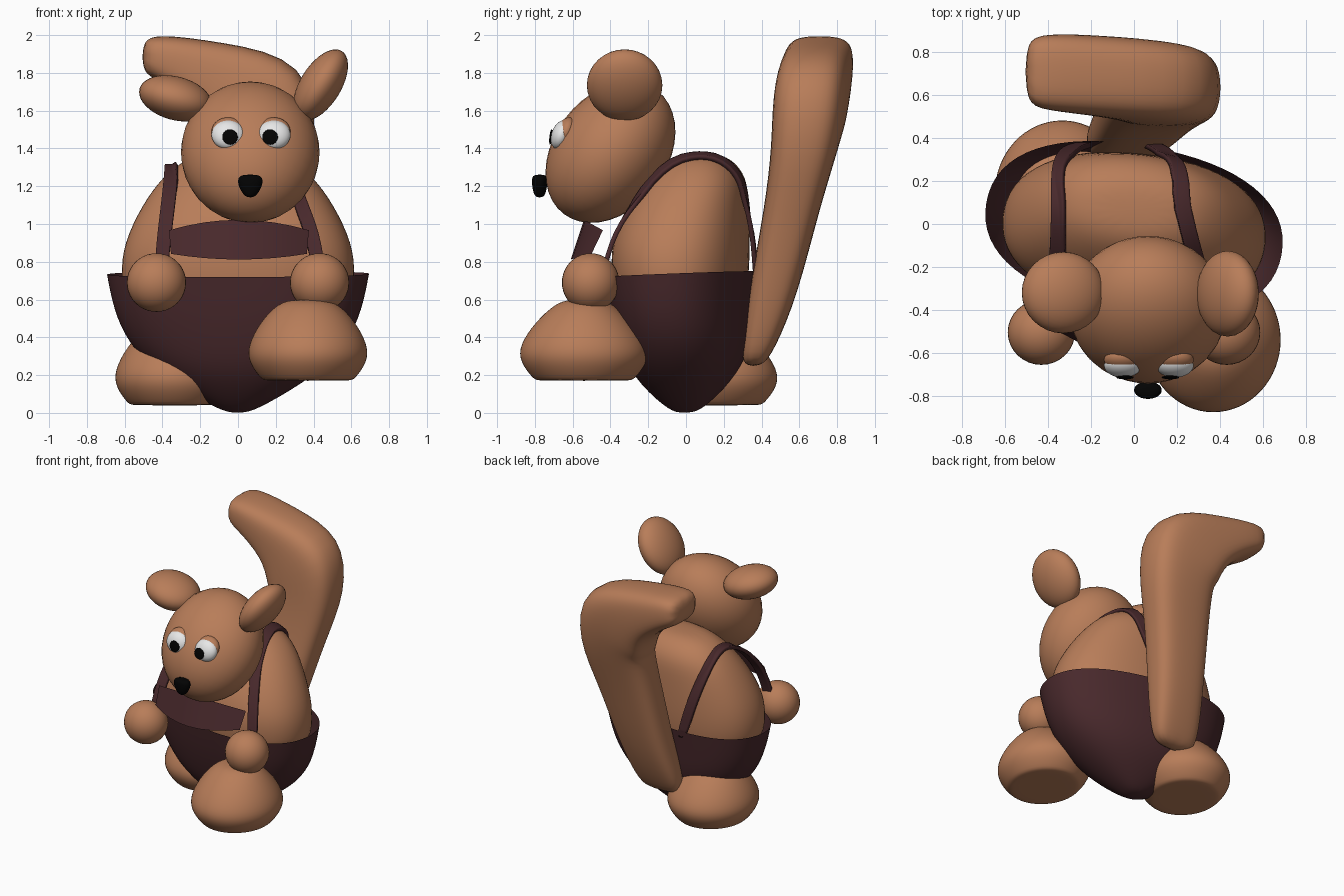
import bpy, bmesh
from math import sin, cos, pi, radians, copysign
from mathutils import Vector, Matrix

cube = bpy.data.objects.get("Cube")
if cube:
    bpy.data.objects.remove(cube)


def material(name, rgb):
    m = bpy.data.materials.new(name)
    m.use_nodes = True
    m.diffuse_color = (*rgb, 1)
    bsdf = m.node_tree.nodes["Principled BSDF"]
    bsdf.inputs["Base Color"].default_value = (*rgb, 1)
    bsdf.inputs["Roughness"].default_value = 0.8
    return m


fur = material("brown fur", (0.48, 0.205, 0.1))
cloth = material("dark maroon cloth", (0.066, 0.022, 0.025))
white = material("eye white", (0.8, 0.8, 0.8))
black = material("black", (0.001, 0.001, 0.001))


def finish(name, bm, mat, levels=0):
    bmesh.ops.recalc_face_normals(bm, faces=bm.faces)
    mesh = bpy.data.meshes.new(name)
    bm.to_mesh(mesh)
    bm.free()
    mesh.materials.append(mat)
    for p in mesh.polygons:
        p.use_smooth = True
    ob = bpy.data.objects.new(name, mesh)
    bpy.context.collection.objects.link(ob)
    if levels:
        ob.modifiers.new("Subdivision", "SUBSURF").levels = levels
        ob.modifiers[-1].render_levels = levels
    return ob


def ball(name, mat, centre, size, axis="X", tilt=0):
    bm = bmesh.new()
    bmesh.ops.create_uvsphere(bm, u_segments=32, v_segments=20, radius=1)
    turn = Matrix.Rotation(radians(tilt), 4, axis)
    bm.transform(Matrix.Translation(centre) @ turn @ Matrix.Diagonal((*size, 1)))
    return finish(name, bm, mat)


def skin(name, mat, rings, closed=True, cap_start=True, cap_end=True, levels=2):
    """Join successive point rows with quads."""
    bm = bmesh.new()
    rows = [[bm.verts.new(p) for p in ring] for ring in rings]
    count = len(rows[0])
    for a, b in zip(rows, rows[1:]):
        for i in range(count if closed else count - 1):
            j = (i + 1) % count
            bm.faces.new((a[i], a[j], b[j], b[i]))
    if cap_start:
        bm.faces.new(rows[0])
    if cap_end:
        bm.faces.new(rows[-1])
    return finish(name, bm, mat, levels)


def section(centre, u, v, power=2.0, count=16):
    """Rounded cross-section spanned by the half-axes u and v."""
    pts = []
    for i in range(count):
        t = 2 * pi * (i + 0.5) / count
        c, s = (copysign(abs(f) ** (2 / power), f) for f in (cos(t), sin(t)))
        pts.append(Vector(centre) + Vector(u) * c + Vector(v) * s)
    return pts


def stack(rings, x=0, y=0, z=0, power=2.0, turn=0, slope=0):
    """Rings given as height, depth offset, half-width, half-depth."""
    c, s = cos(radians(turn)), sin(radians(turn))
    return [section((x, y + dy, z + h), (rx * c, rx * s, 0),
                    (-ry * s, ry * c, ry * slope), power)
            for h, dy, rx, ry in rings]


# Torso and trousers, both twisted a little
body = skin("torso", fur, stack([
    (0.5, -0.03, 0.59, 0.33), (0.72, -0.03, 0.64, 0.365), (0.9, -0.03, 0.62, 0.37),
    (1.1, 0.01, 0.52, 0.325), (1.25, 0.06, 0.41, 0.265),
    (1.35, 0.07, 0.28, 0.17), (1.375, 0.07, 0.12, 0.07)], power=2.3, turn=-6))

skin("trousers", cloth, stack([
    (0.0, 0, 0.04, 0.04), (0.03, 0, 0.13, 0.11), (0.2, 0, 0.43, 0.28),
    (0.37, 0, 0.6, 0.34), (0.55, -0.015, 0.68, 0.37),
    (0.735, -0.02, 0.715, 0.395)], power=2.3, turn=-10, slope=0.04), cap_end=False)

# Head, ears, nose
ball("head", fur, (0.065, -0.4, 1.38), (0.367, 0.3, 0.41), "X", -37)
ball("right_ear", fur, (-0.33, -0.32, 1.665), (0.198, 0.19, 0.115), "Y", 15)
ball("left_ear", fur, (0.437, -0.325, 1.735), (0.213, 0.2, 0.108), "Y", -58)
skin("nose", black, stack([
    (1.14, 0, 0.02, 0.02), (1.165, 0, 0.045, 0.034), (1.21, 0, 0.068, 0.042),
    (1.245, 0, 0.066, 0.042), (1.262, 0, 0.045, 0.03)], x=0.065, y=-0.775))

# Eyes with pupils and upper lids
lean = Matrix.Rotation(radians(-20), 3, "X")
for side, x, shift in (("right", -0.052, 0.01), ("left", 0.19, -0.02)):
    centre = Vector((x, -0.66, 1.472))
    ball(side + "_eye", white, centre, (0.088, 0.052, 0.08), "X", -20)
    ball(side + "_pupil", black, centre + lean @ Vector((shift, -0.048, -0.03)),
         (0.041, 0.008, 0.041), "X", -6)
    ball(side + "_eyelid", fur, centre + Vector((0, 0.026, 0.017)),
         (0.088, 0.051, 0.078), "X", -20)

# Hands and feet
for side, x in (("right", -0.432), ("left", 0.432)):
    ball(side + "_hand", fur, (x, -0.505, 0.69), (0.157, 0.152, 0.155))

foot = [(0, 0, 0.23, 0.25), (0.004, 0, 0.25, 0.27), (0.1, 0, 0.325, 0.35),
        (0.19, 0, 0.325, 0.35), (0.31, 0, 0.26, 0.265), (0.415, 0, 0.16, 0.15),
        (0.43, 0, 0.07, 0.07)]
for side, x, y, z in (("right", -0.335, 0.145, 0.04), ("left", 0.37, -0.54, 0.17)):
    skin(side + "_foot", fur, stack(foot, x, y, z))

# Tail: rises behind the body, then bends over to the right with a broad web
tail = []
for x, y, z, turn, w, d in [
        (-0.06, 0.355, 0.245, 0, 0.135, 0.05), (-0.05, 0.38, 0.33, 0, 0.19, 0.09),
        (0.01, 0.46, 0.62, 0, 0.205, 0.135), (0.085, 0.565, 1.1, 0, 0.24, 0.15),
        (0.155, 0.635, 1.42, 3, 0.28, 0.185), (0.12, 0.655, 1.64, 42, 0.36, 0.205),
        (-0.14, 0.69, 1.78, 78, 0.195, 0.195), (-0.42, 0.71, 1.885, 90, 0.125, 0.185),
        (-0.51, 0.71, 1.885, 90, 0.09, 0.15)]:
    a = radians(turn)
    tail.append(section((x, y, z), (w * cos(a), 0, w * sin(a)), (0, d, 0), 3.2, 12))
skin("tail", fur, tail)

# Thick shoulder straps, kept just clear of the torso
paths = {
    "right_strap": [(-0.41, -0.44, 0.72), (-0.39, -0.39, 0.95), (-0.36, -0.22, 1.18),
                    (-0.35, 0, 1.31), (-0.35, 0.14, 1.31), (-0.35, 0.29, 1.18),
                    (-0.29, 0.36, 0.95), (-0.22, 0.37, 0.7)],
    "left_strap": [(0.43, -0.44, 0.72), (0.4, -0.39, 0.95), (0.3, -0.22, 1.18),
                   (0.23, 0, 1.34), (0.21, 0.14, 1.34), (0.19, 0.28, 1.23),
                   (0.13, 0.35, 1.0), (0.07, 0.37, 0.7)]}
for name, path in paths.items():
    rows = [[Vector(p) + Vector((dx, 0, 0)) for dx in (-0.037, 0, 0.037)] for p in path]
    strap = skin(name, cloth, rows, closed=False, cap_start=False, cap_end=False)
    wrap = strap.modifiers.new("Clear of torso", "SHRINKWRAP")
    wrap.target = body
    wrap.wrap_method = "NEAREST_SURFACEPOINT"
    wrap.wrap_mode = "OUTSIDE"
    wrap.offset = 0.012
    thick = strap.modifiers.new("Thickness", "SOLIDIFY")
    thick.thickness = 0.025
    thick.offset = 0

# Curved bib standing off the chest
columns = []
for i in range(9):
    t = i / 4 - 1
    x, bend = 0.005 + 0.37 * t, t * t
    columns.append([(x - 0.01 * t, -0.61 + 0.11 * bend, 0.812 + 0.03 * bend),
                    (x, -0.54 + 0.1 * bend, 1.022 - 0.055 * bend)])
skin("bib", cloth, columns, closed=False, cap_start=False, cap_end=False, levels=0)
